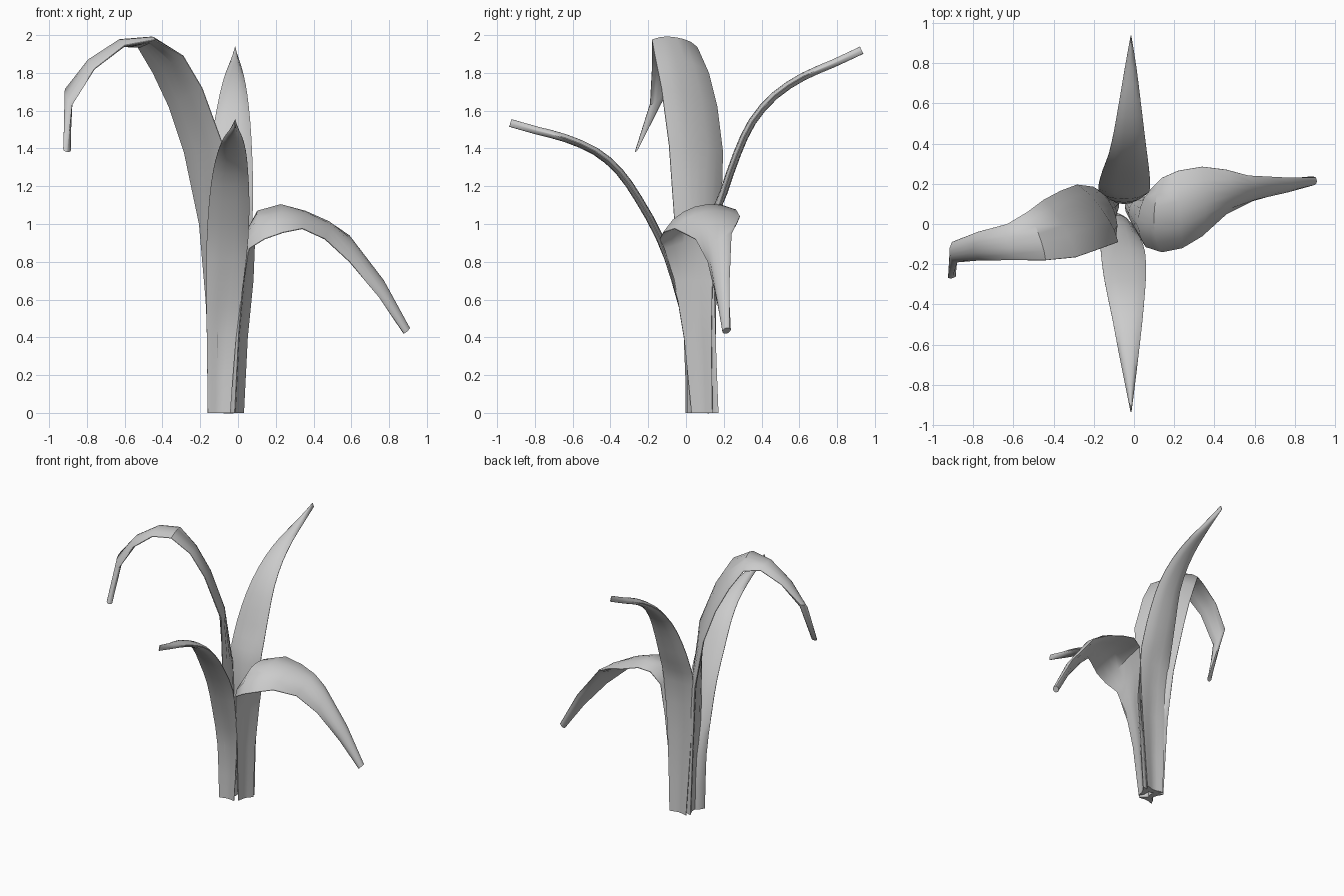
import bpy, bmesh
from mathutils import Vector

ACROSS = 6      # faces across a blade
HALF = 0.019    # half thickness at the midrib


def refine(rows):
    """Insert one smooth in-between station per span."""
    out = []
    for i in range(len(rows) - 1):
        a, b = rows[i], rows[i + 1]
        p, q = rows[max(i - 1, 0)], rows[min(i + 2, len(rows) - 1)]
        out += [a, tuple((9 * (m + n) - k - l) / 16 for k, m, n, l in zip(p, a, b, q))]
    return out + [rows[-1]]


def leaf(name, rows):
    """Lens-shaped blade from stations: left edge xyz, right edge xyz, cup depth."""
    left = [Vector(r[0:3]) for r in rows]
    right = [Vector(r[3:6]) for r in rows]
    mid = [(a + b) / 2 for a, b in zip(left, right)]
    bm = bmesh.new()
    rings = []
    for i, r in enumerate(rows):
        tangent = mid[min(i + 1, len(rows) - 1)] - mid[max(i - 1, 0)]
        inner = (right[i] - left[i]).cross(tangent).normalized()
        front, back = [], []
        for j in range(ACROSS + 1):
            u = j / ACROSS
            arc = 4 * u * (1 - u)
            p = left[i].lerp(right[i], u) + inner * r[6] * arc
            h = inner * (HALF * arc ** 0.5 + 0.002)
            front.append(bm.verts.new(p + h))
            back.append(bm.verts.new(p - h))
        rings.append(front + back[::-1])
    n = len(rings[0])
    for a, b in zip(rings, rings[1:]):
        for j in range(n):
            k = (j + 1) % n
            bm.faces.new((a[j], a[k], b[k], b[j]))
    # Close base and tip
    for ring in (rings[0], rings[-1]):
        for j in range(ACROSS):
            bm.faces.new((ring[j], ring[j + 1], ring[n - 2 - j], ring[n - 1 - j]))
    bmesh.ops.recalc_face_normals(bm, faces=bm.faces)
    mesh = bpy.data.meshes.new(name)
    bm.to_mesh(mesh)
    bm.free()
    ob = bpy.data.objects.new(name, mesh)
    bpy.context.collection.objects.link(ob)
    bpy.context.view_layer.objects.active = ob
    ob.select_set(True)
    bpy.ops.object.shade_smooth_by_angle(angle=0.8)
    ob.select_set(False)


# Tall leaf arching over to the left
leaf("left_leaf", [
    (-.11, .03, 0, -.14, .15, 0, .03),
    (-.11, -.02, .6, -.17, .16, .6, .03),
    (-.09, -.06, 1.0, -.205, .185, 1.0, .025),
    (-.08, -.09, 1.42, -.285, .195, 1.38, .01),
    (-.19, -.13, 1.72, -.365, .165, 1.62, .01),
    (-.29, -.165, 1.89, -.45, .12, 1.80, .01),
    (-.44, -.18, 1.975, -.53, .06, 1.935, .015),
    (-.60, -.18, 1.945, -.63, 0, 1.945, .015),
    (-.76, -.18, 1.82, -.78, -.04, 1.86, .015),
    (-.88, -.19, 1.63, -.905, -.09, 1.72, .01),
    (-.905, -.27, 1.38, -.905, -.25, 1.41, 0)])

# Straight-edged leaf leaning to the back
leaf("back_leaf", refine([
    (-.12, .17, 0, .02, .17, 0, .035),
    (-.15, .15, .6, .05, .15, .6, .03),
    (-.175, .16, 1.0, .075, .16, 1.0, .015),
    (-.175, .2, 1.17, .08, .2, 1.17, 0),
    (-.155, .27, 1.37, .075, .27, 1.37, 0),
    (-.125, .35, 1.54, .065, .35, 1.54, 0),
    (-.098, .47, 1.68, .05, .47, 1.68, 0),
    (-.072, .62, 1.78, .032, .62, 1.78, 0),
    (-.045, .78, 1.85, .012, .78, 1.85, 0),
    (-.018, .93, 1.92, -.012, .93, 1.92, 0)])[:])

# Leaf leaning to the front
leaf("front_leaf", refine([
    (-.16, .0, 0, -.04, .01, 0, -.03),
    (-.165, -.01, .4, -.01, .0, .4, -.03),
    (-.168, -.07, .7, .03, -.07, .7, -.015),
    (-.165, -.14, .93, .055, -.14, .93, 0),
    (-.152, -.25, 1.13, .06, -.25, 1.13, 0),
    (-.132, -.355, 1.28, .053, -.355, 1.28, 0),
    (-.106, -.48, 1.385, .042, -.48, 1.385, 0),
    (-.076, -.64, 1.455, .024, -.64, 1.455, 0),
    (-.046, -.79, 1.495, .006, -.79, 1.495, 0),
    (-.018, -.93, 1.535, -.012, -.93, 1.535, 0)]))

# Short broad leaf drooping to the right
leaf("right_leaf", [
    (-.02, .03, 0, .03, .14, 0, -.03),
    (.0, -.01, .4, .05, .135, .4, -.03),
    (.025, -.06, .7, .08, .14, .7, -.03),
    (.06, -.115, .87, .09, .18, .95, -.035),
    (.14, -.14, .92, .14, .23, 1.05, -.065),
    (.24, -.12, .955, .22, .265, 1.075, -.06),
    (.34, -.06, .975, .34, .285, 1.04, -.04),
    (.46, .05, .92, .46, .27, 1.005, -.03),
    (.59, .115, .80, .57, .24, .95, -.02),
    (.75, .16, .61, .76, .23, .71, -.01),
    (.88, .20, .42, .905, .23, .45, 0)])
